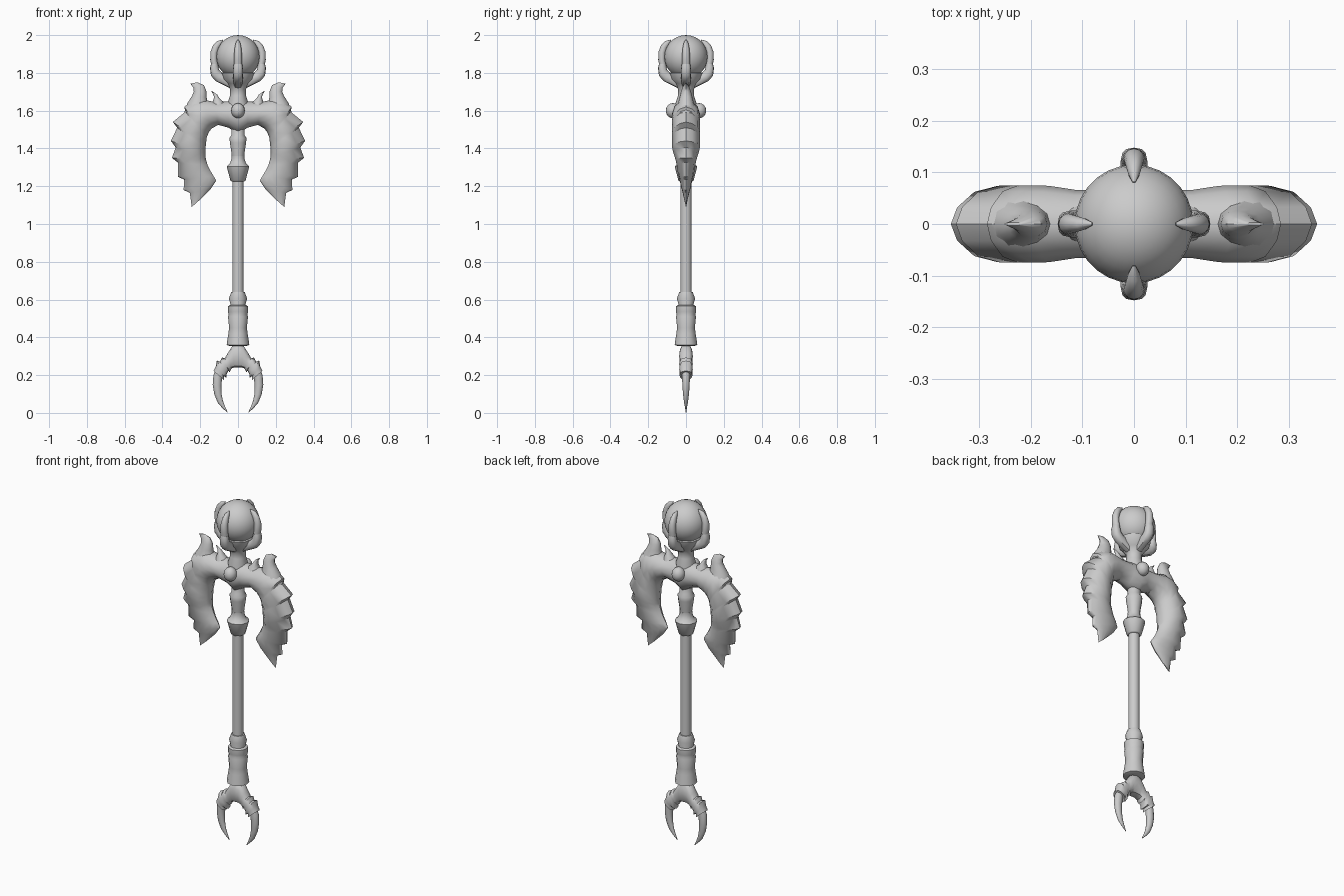
import bpy, bmesh, math


def finish(bm, name, angle=40):
    bmesh.ops.recalc_face_normals(bm, faces=bm.faces)
    me = bpy.data.meshes.new(name)
    bm.to_mesh(me)
    bm.free()
    ob = bpy.data.objects.new(name, me)
    bpy.context.collection.objects.link(ob)
    bpy.ops.object.select_all(action='DESELECT')
    ob.select_set(True)
    bpy.context.view_layer.objects.active = ob
    bpy.ops.object.shade_smooth_by_angle(angle=math.radians(angle))
    return ob


def skin(bm, rings, cap_start=True):
    for a, b in zip(rings, rings[1:]):
        for k in range(len(a)):
            j = (k + 1) % len(a)
            bm.faces.new((a[k], a[j], b[j], b[k]))
    if cap_start:
        bm.faces.new(rings[0])
    bm.faces.new(rings[-1])


def lathe(name, profile, n=12):
    """Turned part from (radius, z) pairs."""
    bm = bmesh.new()
    rings = [[bm.verts.new((r * math.cos(2 * math.pi * k / n),
                            r * math.sin(2 * math.pi * k / n), z))
              for k in range(n)] for r, z in profile]
    skin(bm, rings)
    return finish(bm, name)


def loft(name, sections, n=12, power=1.0, turn=0.0, mirror=True):
    """Rounded sections spanning outer (x, z) to inner (x, z), half depth t."""
    bm = bmesh.new()
    rings = []
    for ox, oz, ix, iz, t in sections:
        ring = []
        for k in range(n):
            a = 2 * math.pi * k / n
            c, s = math.cos(a), math.sin(a)
            x = (ox + ix) / 2 + (ox - ix) / 2 * c
            z = (oz + iz) / 2 + (oz - iz) / 2 * c
            ring.append(bm.verts.new((x, math.copysign(abs(s) ** power, s) * t, z)))
        rings.append(ring)
    skin(bm, rings, cap_start=not (mirror and sections[0][0] == 0))
    ob = finish(bm, name)
    ob.rotation_euler.z = turn
    if mirror:
        ob.modifiers.new("mirror", 'MIRROR')
    return ob


def ball(name, loc, scale, seg=24):
    bm = bmesh.new()
    bmesh.ops.create_uvsphere(bm, u_segments=seg, v_segments=seg // 2, radius=1)
    bmesh.ops.scale(bm, vec=scale, verts=bm.verts)
    bmesh.ops.translate(bm, vec=loc, verts=bm.verts)
    return finish(bm, name)


# Staff: shaft, collars and grip
lathe("shaft", [(0.03, 0.55), (0.03, 1.5)])
lathe("upper_collar", [(0.033, 1.225), (0.04, 1.23), (0.06, 1.305), (0.043, 1.32),
                       (0.034, 1.345), (0.034, 1.36)])
lathe("neck_collar", [(0.032, 1.35), (0.035, 1.38), (0.043, 1.43), (0.045, 1.455),
                      (0.035, 1.47), (0.035, 1.53)])
lathe("lower_collar", [(0.045, 0.56), (0.04, 0.575), (0.048, 0.605), (0.036, 0.64),
                       (0.03, 0.64)])
lathe("grip", [(0.045, 0.355), (0.06, 0.36), (0.058, 0.375), (0.051, 0.42), (0.047, 0.45),
               (0.053, 0.51), (0.049, 0.52), (0.053, 0.535), (0.053, 0.565), (0.04, 0.572)])

# Bottom claw: knobbly arch and a talon on each side
loft("claw_arch", [
    (0, 0.365, 0, 0.24, 0.036), (0.03, 0.355, 0.02, 0.24, 0.036),
    (0.055, 0.315, 0.035, 0.235, 0.034), (0.07, 0.29, 0.045, 0.215, 0.034),
    (0.085, 0.293, 0.05, 0.225, 0.036), (0.095, 0.272, 0.06, 0.205, 0.033),
    (0.112, 0.277, 0.06, 0.185, 0.036), (0.118, 0.245, 0.075, 0.195, 0.034),
    (0.13, 0.222, 0.075, 0.175, 0.034), (0.122, 0.215, 0.085, 0.19, 0.025)], power=0.7)
loft("claw_talon", [
    (0.115, 0.24, 0.075, 0.21, 0.022), (0.13, 0.2, 0.085, 0.18, 0.021),
    (0.134, 0.15, 0.088, 0.14, 0.019), (0.126, 0.1, 0.087, 0.1, 0.016),
    (0.108, 0.055, 0.08, 0.065, 0.011), (0.085, 0.028, 0.07, 0.038, 0.006),
    (0.055, 0.0, 0.054, 0.002, 0.001)])

# Winged head: arm sweeping out and down into a serrated blade
loft("wing_blade", [
    (0, 1.665, 0, 1.475, 0.07), (0.05, 1.65, 0.05, 1.51, 0.066),
    (0.12, 1.645, 0.105, 1.525, 0.066), (0.19, 1.66, 0.14, 1.505, 0.074),
    (0.24, 1.655, 0.155, 1.485, 0.075), (0.285, 1.62, 0.165, 1.46, 0.075),
    (0.278, 1.595, 0.167, 1.445, 0.075), (0.345, 1.54, 0.17, 1.42, 0.075),
    (0.322, 1.51, 0.172, 1.40, 0.075), (0.355, 1.44, 0.173, 1.375, 0.074),
    (0.33, 1.405, 0.172, 1.355, 0.068), (0.35, 1.35, 0.168, 1.335, 0.056),
    (0.318, 1.325, 0.16, 1.31, 0.05), (0.318, 1.25, 0.145, 1.28, 0.042),
    (0.285, 1.235, 0.13, 1.255, 0.037), (0.288, 1.18, 0.115, 1.23, 0.028),
    (0.255, 1.165, 0.145, 1.185, 0.02), (0.245, 1.09, 0.2, 1.13, 0.003)], power=1.2)
loft("wing_spike", [
    (0.285, 1.59, 0.14, 1.59, 0.06), (0.268, 1.64, 0.16, 1.64, 0.042),
    (0.245, 1.675, 0.166, 1.67, 0.034), (0.234, 1.70, 0.168, 1.705, 0.026),
    (0.237, 1.722, 0.18, 1.735, 0.016), (0.252, 1.743, 0.215, 1.75, 0.003)])
loft("small_horn", [
    (0.16, 1.6, 0.05, 1.6, 0.05), (0.135, 1.645, 0.075, 1.645, 0.03),
    (0.127, 1.67, 0.098, 1.665, 0.018), (0.13, 1.685, 0.11, 1.685, 0.01),
    (0.143, 1.705, 0.139, 1.705, 0.002)])

# Gems on the front and back of the hub
for side, label in ((-1, "front"), (1, "back")):
    ball(label + "_gem", (0, side * 0.07, 1.6), (0.036, 0.037, 0.04), 16)

# Cup and orb held by four prongs
lathe("orb_cup", [(0.05, 1.55), (0.055, 1.64), (0.042, 1.68), (0.042, 1.715), (0.06, 1.745),
                  (0.08, 1.765), (0.09, 1.80), (0.05, 1.81)])
ball("orb", (0, 0, 1.885), (0.115, 0.115, 0.115), 28)
for i in range(4):
    turn = i * math.pi / 2
    loft("prong_bracket_%d" % i, [
        (0.045, 1.72, 0.03, 1.77, 0.024), (0.09, 1.742, 0.065, 1.79, 0.025),
        (0.12, 1.758, 0.085, 1.80, 0.026), (0.143, 1.785, 0.1, 1.815, 0.026),
        (0.148, 1.825, 0.105, 1.835, 0.025), (0.143, 1.848, 0.107, 1.845, 0.022)],
        power=0.7, turn=turn, mirror=False)
    loft("prong_talon_%d" % i, [
        (0.138, 1.82, 0.1, 1.825, 0.021), (0.147, 1.87, 0.11, 1.87, 0.022),
        (0.146, 1.91, 0.108, 1.905, 0.02), (0.133, 1.945, 0.1, 1.93, 0.017),
        (0.112, 1.968, 0.088, 1.95, 0.012), (0.082, 1.976, 0.08, 1.972, 0.003)],
        turn=turn, mirror=False)
